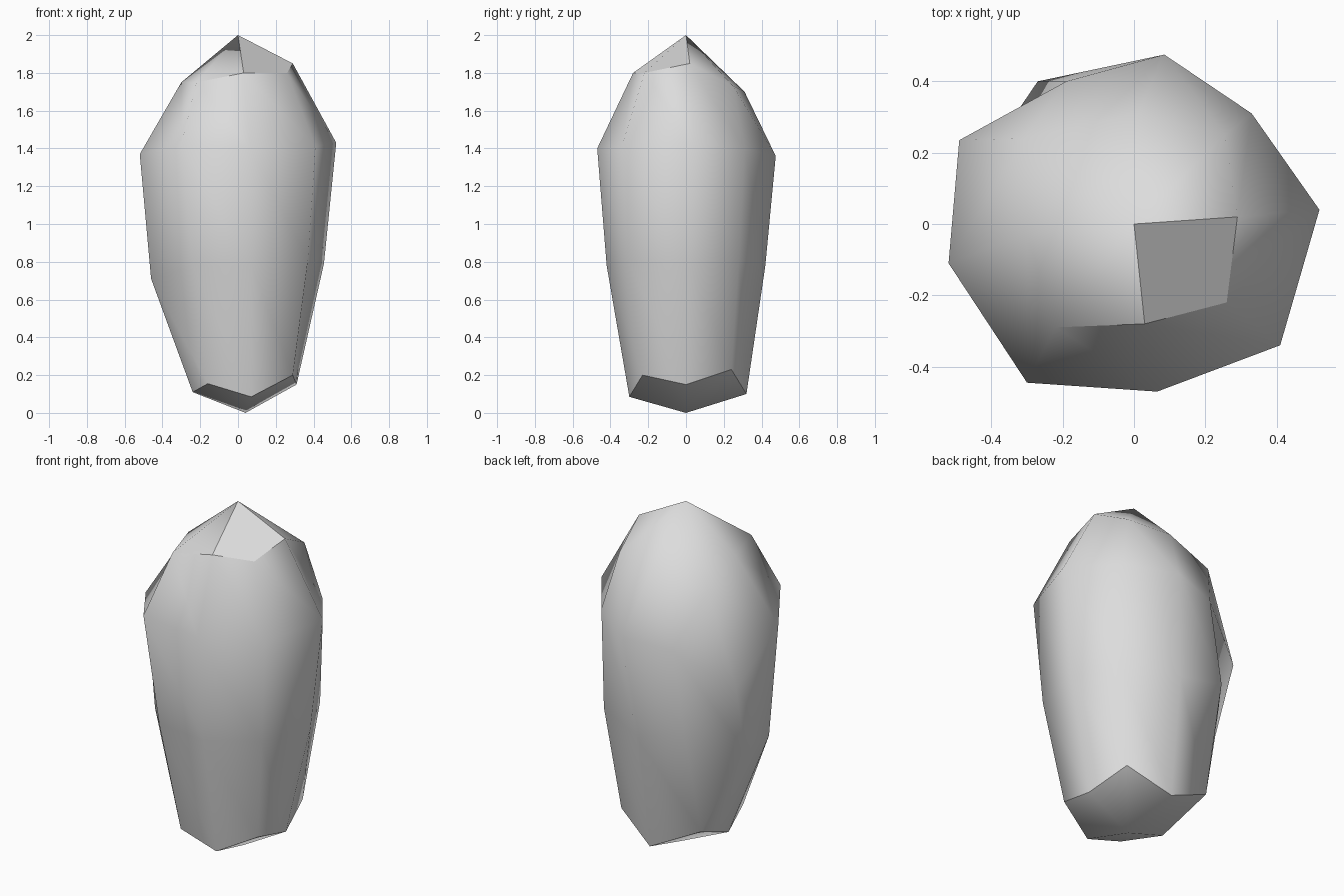
import bpy
import bmesh
import math

cube = bpy.data.objects.get("Cube")
if cube:
    bpy.data.objects.remove(cube, do_unlink=True)


def make_material(name, value):
    material = bpy.data.materials.new(name)
    material.use_nodes = True
    color = (value, value, value, 1)
    material.diffuse_color = color
    shader = material.node_tree.nodes["Principled BSDF"]
    shader.inputs["Base Color"].default_value = color
    shader.inputs["Roughness"].default_value = 0.8
    return material


# Cross-sections of the stone, counter-clockwise from the left side:
# left, back left, back, back right, right, front right, front, front left.
# The two wide sections have one extra chipped corner at the back right.
CROWN = [(.29, .02, 1.85), (.255, .25, 1.73), (.01, .31, 1.7), (-.31, .24, 1.64),
         (-.3, -.03, 1.75), (-.22, -.29, 1.75), (.03, -.28, 1.8), (.26, -.22, 1.8)]
SHOULDER = [(.52, .04, 1.43), (.33, .31, 1.4), (.085, .475, 1.36), (-.19, .4, 1.33),
            (-.49, .235, 1.12), (-.52, -.11, 1.37), (-.3, -.445, 1.42),
            (.065, -.47, 1.4), (.41, -.34, 1.41)]
WAIST = [(.455, .02, .79), (.335, .28, .81), (.03, .42, .78), (-.27, .4, .85),
         (-.46, .12, .72), (-.46, -.11, .71), (-.24, -.385, .78),
         (.07, -.42, .78), (.37, -.31, .81)]
FOOT = [(.31, 0, .15), (.25, .24, .23), (.01, .32, .1), (-.28, .26, .24),
        (-.24, -.05, .11), (-.16, -.3, .155), (.07, -.3, .085), (.29, -.23, .2)]
PEAK = (0, 0, 2)
BASE = (.04, 0, 0)
CORNER = 3                   # slot of the back right corner
SIDES = (0, 2, 5, 7, 9)      # slots in the middle of each side


def add_ring(bm, points):
    """Make a ring; a plain corner fills both slots of the chipped corner."""
    verts = [bm.verts.new(p) for p in points]
    if len(verts) < len(SHOULDER):
        verts.insert(CORNER, verts[CORNER])
    return verts


def add_face(bm, verts):
    """Make a face, leaving out repeated corners."""
    unique = list(dict.fromkeys(verts))
    if len(unique) > 2:
        bm.faces.new(unique)


def bridge(bm, upper, lower):
    count = len(upper)
    for i in range(count):
        j = (i + 1) % count
        add_face(bm, (upper[i], lower[i], lower[j], upper[j]))


def cap(bm, ring, tip):
    """Close a ring with four facets that meet at the tip."""
    point = bm.verts.new(tip)
    for start, end in zip(SIDES, SIDES[1:]):
        edge = [ring[k % len(ring)] for k in range(start, end + 1)]
        add_face(bm, [point] + edge)
    return point


def crease(bm, path):
    """Mark the edges along a path as sharp."""
    for pair in zip(path, path[1:]):
        edge = bm.edges.get(pair)
        if edge:
            edge.smooth = False


# Faceted stone
bm = bmesh.new()
rings = [add_ring(bm, points) for points in (CROWN, SHOULDER, WAIST, FOOT)]
for upper, lower in zip(rings, rings[1:]):
    bridge(bm, upper, lower)
crown, foot = rings[0], rings[-1]
peak = cap(bm, crown, PEAK)
cap(bm, foot, BASE)
bmesh.ops.recalc_face_normals(bm, faces=bm.faces[:])

# Crisp edges round the front of the crown and the whole foot
for face in bm.faces:
    face.smooth = True
crease(bm, crown[6:] + crown[:1])
crease(bm, [crown[0], peak, crown[7]])
crease(bm, list(dict.fromkeys(foot)) + foot[:1])

mesh = bpy.data.meshes.new("stone")
bm.to_mesh(mesh)
bm.free()
mesh.materials.append(make_material("light grey stone", 0.72))

stone = bpy.data.objects.new("stone", mesh)
bpy.context.collection.objects.link(stone)

# Soft shading everywhere else
bpy.ops.object.select_all(action="DESELECT")
stone.select_set(True)
bpy.context.view_layer.objects.active = stone
bpy.ops.object.shade_smooth_by_angle(angle=math.radians(60), keep_sharp_edges=True)
